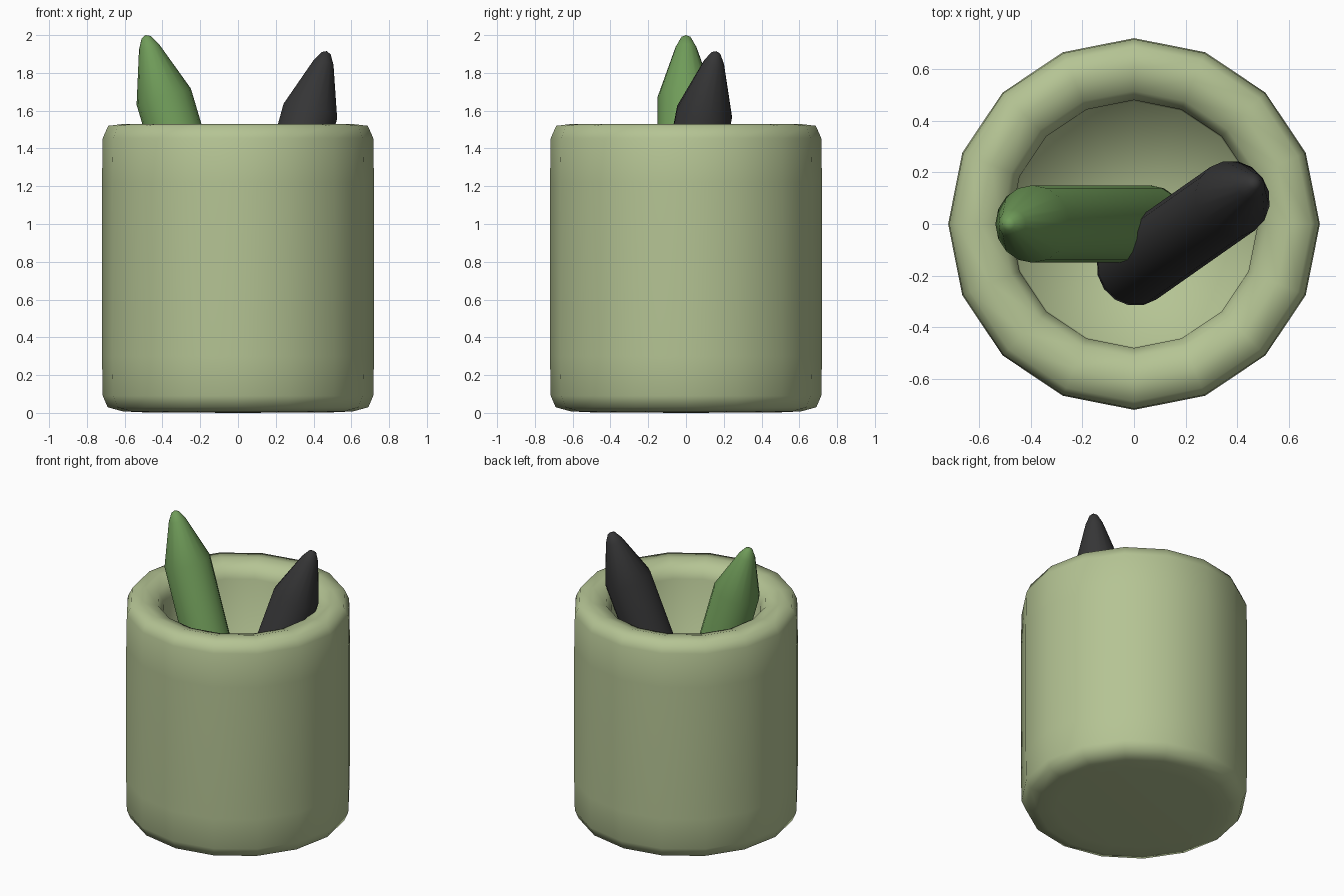
import bpy, math
from mathutils import Vector

if "Cube" in bpy.data.objects:
    bpy.data.objects.remove(bpy.data.objects["Cube"])


def material(name, rgb):
    m = bpy.data.materials.new(name)
    m.diffuse_color = (*rgb, 1)
    m.use_nodes = True
    m.node_tree.nodes["Principled BSDF"].inputs["Base Color"].default_value = m.diffuse_color
    return m


def lathe(name, profile, sides, mat):
    """Revolve (radius, z) points about z; zero radius makes a pole."""
    verts, faces, rings = [], [], []
    for r, z in profile:
        start = len(verts)
        n = 1 if r == 0 else sides
        for i in range(n):
            a = 2 * math.pi * i / sides
            verts.append((r * math.cos(a), r * math.sin(a), z))
        rings.append((start, n))
    for (a, na), (b, nb) in zip(rings, rings[1:]):
        for i in range(sides):
            j = (i + 1) % sides
            if na == 1:
                faces.append((a, b + j, b + i))
            elif nb == 1:
                faces.append((a + i, a + j, b))
            else:
                faces.append((a + i, a + j, b + j, b + i))
    mesh = bpy.data.meshes.new(name)
    mesh.from_pydata(verts, [], faces)
    mesh.materials.append(mat)
    mesh.shade_smooth()
    ob = bpy.data.objects.new(name, mesh)
    bpy.context.collection.objects.link(ob)
    return ob


def pencil(name, base, tip, mat):
    base, tip = Vector(base), Vector(tip)
    axis = tip - base
    n = axis.length
    ob = lathe(name, [(0, 0), (0.15, 0), (0.15, 0.03), (0.15, n - 0.34),
                      (0.055, n - 0.065), (0.025, n - 0.012), (0, n)], 16, mat)
    ob.location = base
    ob.rotation_mode = 'QUATERNION'
    ob.rotation_quaternion = axis.to_track_quat('Z', 'Y')
    return ob


sage = material("sage", (0.46, 0.55, 0.295))
green = material("leaf green", (0.16, 0.33, 0.10))
black = material("charcoal", (0.036, 0.036, 0.037))

# hollow cup with rounded rim and base
lathe("cup", [(0, 0), (0.50, 0.003), (0.61, 0.008), (0.69, 0.03), (0.716, 0.09),
              (0.72, 0.30), (0.72, 1.22), (0.716, 1.455), (0.687, 1.52),
              (0.60, 1.53), (0.515, 1.505), (0.48, 1.43), (0.475, 0.14),
              (0, 0.14)], 16, sage)

# two pencils leaning on the rim
pencil("green_pencil", (0.06, 0, 0.15), (-0.49, 0, 2.0), green)
pencil("black_pencil", (0.0, -0.17, 0.2), (0.47, 0.16, 1.915), black)
